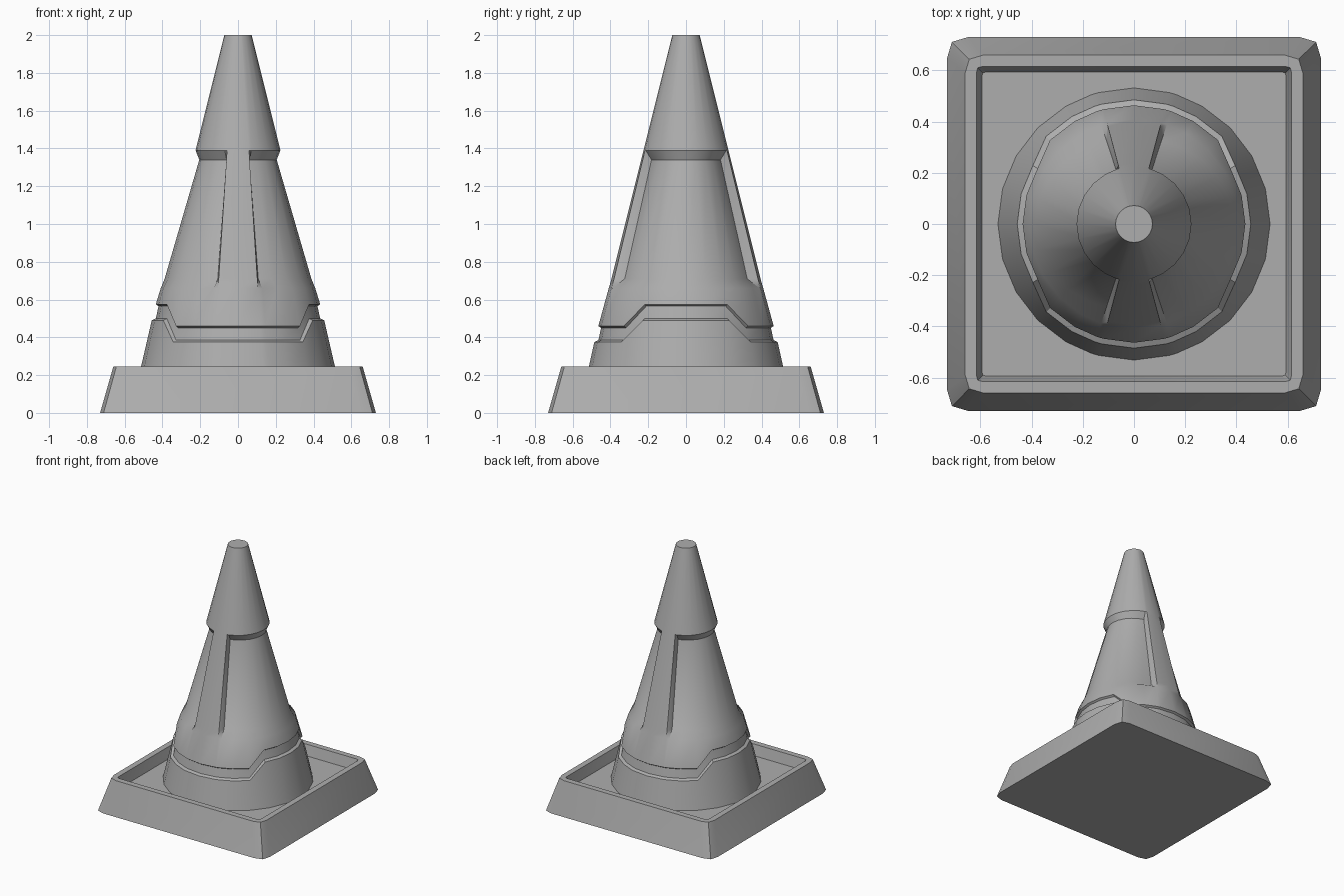
import bpy, bmesh
from math import sin, cos, radians

if "Cube" in bpy.data.objects:
    bpy.data.objects.remove(bpy.data.objects["Cube"])

# Dark grey plastic
grey = bpy.data.materials.new("dark_grey")
grey.diffuse_color = (0.42, 0.42, 0.42, 1)
grey.use_nodes = True
grey.node_tree.nodes["Principled BSDF"].inputs["Base Color"].default_value = grey.diffuse_color


def loft(name, loops, soft_rows=()):
    """Skin a stack of closed loops, cap the ends; soft_rows never get sharp edges."""
    bm = bmesh.new()
    rings = [[bm.verts.new(p) for p in loop] for loop in loops]
    n = len(rings[0])
    for a, b in zip(rings, rings[1:]):
        for i in range(n):
            j = (i + 1) % n
            bm.faces.new((a[i], a[j], b[j], b[i]))
    bm.faces.new(rings[0][::-1])
    bm.faces.new(rings[-1])
    bmesh.ops.recalc_face_normals(bm, faces=bm.faces)
    mesh = bpy.data.meshes.new(name)
    bm.to_mesh(mesh)
    bm.free()
    mesh.materials.append(grey)
    obj = bpy.data.objects.new(name, mesh)
    bpy.context.collection.objects.link(obj)
    bpy.ops.object.select_all(action='DESELECT')
    obj.select_set(True)
    bpy.context.view_layer.objects.active = obj
    bpy.ops.object.shade_smooth_by_angle(angle=radians(30))
    for e in mesh.edges:
        rows = {v // n for v in e.vertices}
        if len(rows) == 1 and rows & set(soft_rows):
            e.use_edge_sharp = False
    return obj


def rounded_square(h, c, z):
    """Square of half size h with two-segment corners of size c."""
    m = h - 0.23 * c
    pts = []
    for k in range(4):
        for x, y in ((h, h - c), (m, m), (h - c, h)):
            for _ in range(k):
                x, y = -y, x
            pts.append((x, y, z))
    return pts


# Square foot with a sunken tray
loft("base", [rounded_square(0.73, 0.08, 0), rounded_square(0.66, 0.07, 0.245),
              rounded_square(0.615, 0.02, 0.245), rounded_square(0.595, 0.02, 0.165)])

# Column angles from the y axis: ribs reach 15 deg, side panels start at 18.3 deg
quarter = [0, 15, 18.3, 30, 45, 60, 75]
half = quarter + [90] + [180 - a for a in quarter[:0:-1]]
angles = half + [180 + a for a in half]


def off_axis(a):
    a %= 180
    return min(a, 180 - a)


def cone_radius(z):
    return 0.072 + 0.25 * (2 - z)


def ring(z, offset=0.0, step=0.0, panel=None):
    """Cone ring; step lifts it at the sides, panel = (depth by rib, depth at side)."""
    pts = []
    for a in angles:
        d = off_axis(a)
        zz = z + (step if d > 50 else 0)
        r = cone_radius(zz) + offset
        if panel and d > 16:
            t = cos(radians(d)) ** 2
            r -= panel[1] + (panel[0] - panel[1]) * t
        pts.append((r * sin(radians(a)), -r * cos(radians(a)), zz))
    return pts


# Cone: skirt, stepped groove, sunken side panels between two ribs, tip
S = 0.115
loft("cone", [
    ring(0.16, 0.001),
    ring(0.375, 0.007, S), ring(0.385, -0.012, S),
    ring(0.45, -0.010, S), ring(0.46, 0.007, S),
    ring(0.66, 0.002),
    ring(0.71, panel=(0.058, 0.006)), ring(1.34, panel=(0.046, 0.032)),
    ring(1.39), ring(2.0)], soft_rows=(5, 6))
